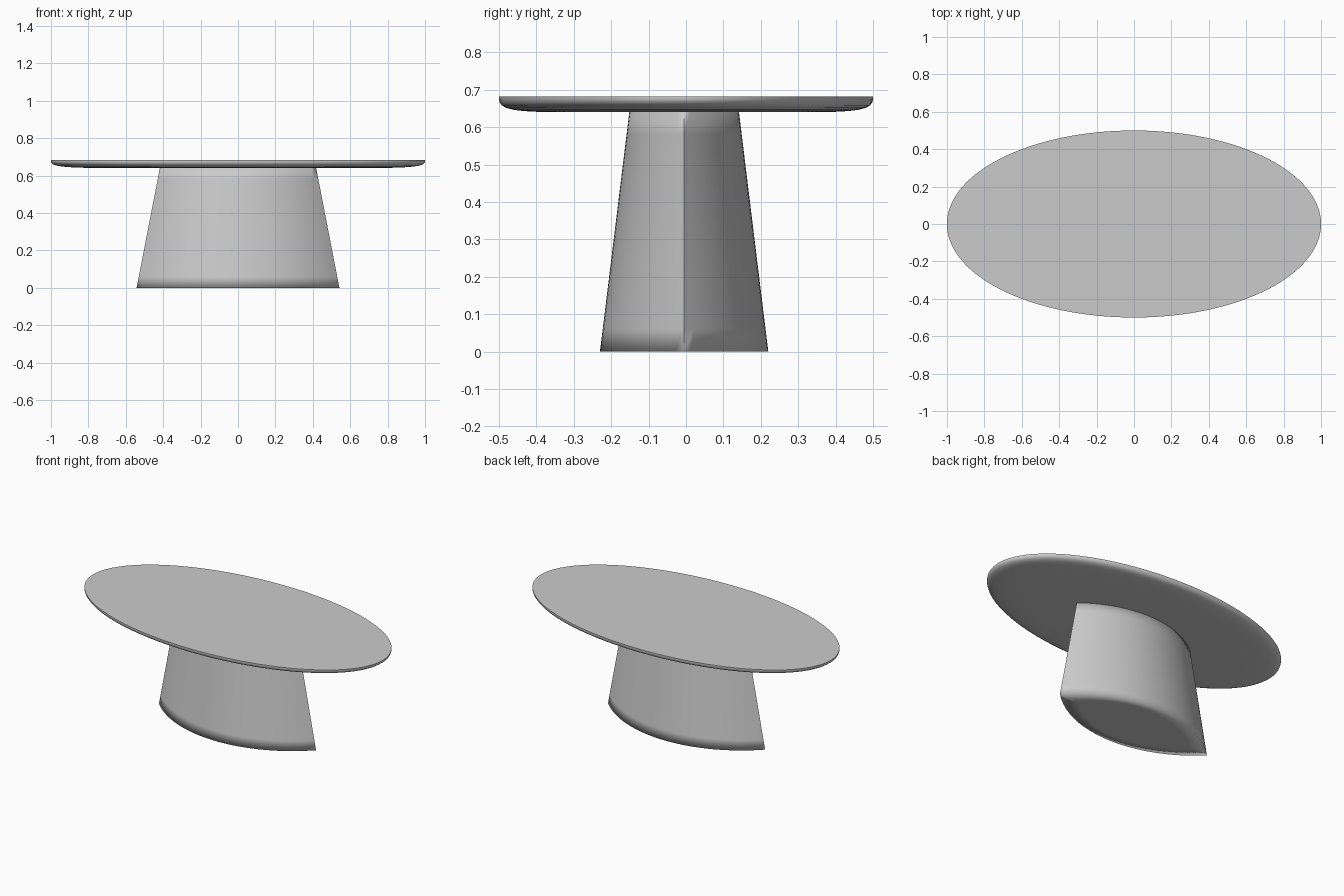
import bpy, bmesh, math

cube = bpy.data.objects.get("Cube")
if cube:
    bpy.data.objects.remove(cube)

grey = bpy.data.materials.new("light grey")
grey.use_nodes = True
colour = (0.6, 0.6, 0.6, 1)
grey.diffuse_color = colour
grey.node_tree.nodes["Principled BSDF"].inputs["Base Color"].default_value = colour


def ellipse(rx, ry, z, n=128):
    return [(rx * math.cos(2 * math.pi * i / n), ry * math.sin(2 * math.pi * i / n), z)
            for i in range(n)]


def lens(rx, ry, z, n=32):
    """Two circular arcs meeting in a point at each end."""
    radius = (rx * rx + ry * ry) / (2 * ry)
    half = math.asin(rx / radius)
    points = []
    for side in (1, -1):
        for i in range(n):
            a = half * (1 - 2 * i / n)
            points.append((side * radius * math.sin(a),
                           side * (radius * math.cos(a) - radius + ry) - 0.005, z))
    return points


def loft(name, rings):
    """Skin a stack of rings, from bottom to top, and cap both ends."""
    bm = bmesh.new()
    loops = [[bm.verts.new(p) for p in ring] for ring in rings]
    n = len(loops[0])
    for low, high in zip(loops, loops[1:]):
        for i in range(n):
            j = (i + 1) % n
            bm.faces.new((low[i], low[j], high[j], high[i]))
    bm.faces.new(loops[0][::-1])
    bm.faces.new(loops[-1])
    bmesh.ops.recalc_face_normals(bm, faces=bm.faces)
    for face in bm.faces:
        face.smooth = True
    mesh = bpy.data.meshes.new(name)
    bm.to_mesh(mesh)
    bm.free()
    mesh.materials.append(grey)
    obj = bpy.data.objects.new(name, mesh)
    bpy.context.collection.objects.link(obj)
    return obj


def sharpen(obj, rule):
    for edge in obj.data.edges:
        a, b = (obj.data.vertices[v].co for v in edge.vertices)
        edge.use_edge_sharp = rule(a, b)


# Oval top with a softly rounded underside and a crisp upper rim
TOP = 0.682
profile = [(0.72, 0.64), (0.8, 0.641), (0.87, 0.643), (0.92, 0.646), (0.96, 0.651),
           (0.985, 0.658), (0.997, 0.667), (1, 0.675), (1, TOP)]
table_top = loft("table_top", [ellipse(s, s / 2, z) for s, z in profile])
sharpen(table_top, lambda a, b: min(a.z, b.z) > TOP - 0.001)

# Tapered pedestal with pointed ends and a softened foot
HEIGHT, FOOT, NECK = 0.645, (0.542, 0.225), (0.417, 0.146)


def section(z):
    t = z / HEIGHT
    return lens(*(f + (k - f) * t for f, k in zip(FOOT, NECK)), z)


inner = [lens(FOOT[0] * s, FOOT[1] * s, 0) for s in (0.4, 0.75)]
pedestal = loft("pedestal", inner + [section(z) for z in (0, 0.06, 0.3, 0.58, HEIGHT)])
sharpen(pedestal, lambda a, b: abs(a.z - b.z) > 0.01
        and abs(a.y + 0.005) < 0.001 and abs(b.y + 0.005) < 0.001)
